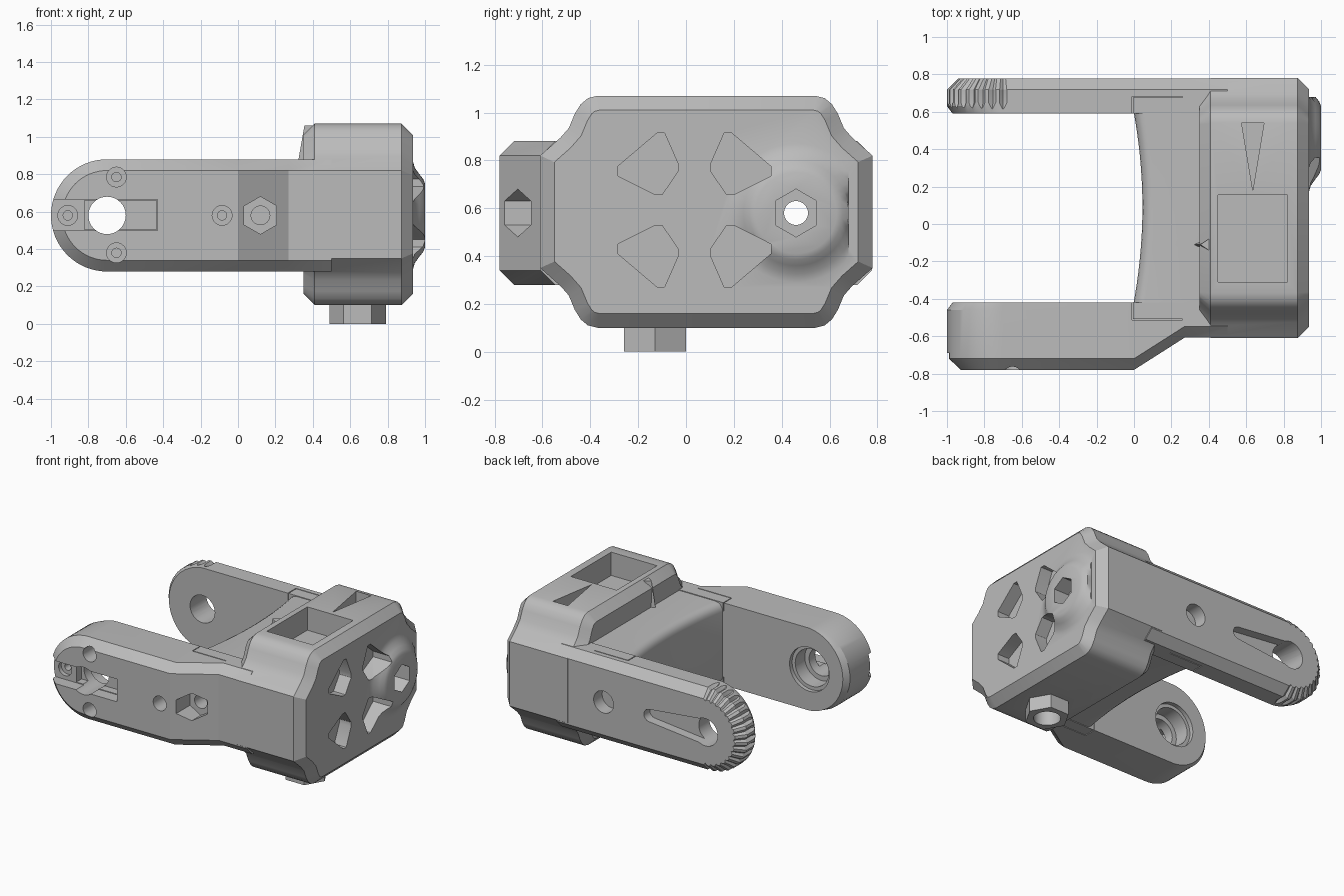
import bpy, bmesh
from math import sin, cos, pi, radians
from mathutils import Vector

cube = bpy.data.objects.get("Cube")
if cube:
    bpy.data.objects.remove(cube, do_unlink=True)

grey = bpy.data.materials.new("plain grey")
grey.use_nodes = True
grey.diffuse_color = (0.5, 0.5, 0.5, 1)
grey.node_tree.nodes["Principled BSDF"].inputs["Base Color"].default_value = (0.5, 0.5, 0.5, 1)

MID = 0.58   # height of the arm centre line


def loft(name, rings, caps=True, extra=()):
    """Skin a list of equal closed rings into a solid."""
    bm = bmesh.new()
    vs = [[bm.verts.new(p) for p in ring] for ring in rings]
    n = len(rings[0])
    for a, b in zip(vs, vs[1:]):
        for i in range(n):
            j = (i + 1) % n
            bm.faces.new((a[i], a[j], b[j], b[i]))
    for ring in (vs[0], vs[-1]):
        if caps:
            bm.faces.new(ring)
        else:  # strip of quads between the upper and lower half
            for i in range(n // 2):
                quad = [ring[i], ring[i + 1], ring[(n - i - 1) % n], ring[-i % n]]
                bm.faces.new(list(dict.fromkeys(quad)))
    bmesh.ops.recalc_face_normals(bm, faces=bm.faces)
    me = bpy.data.meshes.new(name)
    bm.to_mesh(me)
    bm.free()
    me.materials.append(grey)
    ob = bpy.data.objects.new(name, me)
    bpy.context.collection.objects.link(ob)
    return ob


def place(axis, d, p):
    a, b = p
    return {"x": (d, a, b), "y": (a, d, b), "z": (a, b, d)}[axis]


def prism(name, pts, axis, lo, hi):
    return loft(name, [[place(axis, d, p) for p in pts] for d in (lo, hi)])


def circle(a, b, r, n=32, start=0.0):
    return [(a + r * cos(start + 2 * pi * i / n), b + r * sin(start + 2 * pi * i / n))
            for i in range(n)]


def rect(a, b, c, d):
    return [(a, b), (c, b), (c, d), (a, d)]


def combine(target, tool, operation):
    mod = target.modifiers.new("merge", "BOOLEAN")
    mod.operation = operation
    mod.solver = "EXACT"
    mod.object = tool
    tool.hide_render = True
    bpy.context.view_layer.objects.active = target
    bpy.ops.object.modifier_apply(modifier=mod.name)
    bpy.data.objects.remove(tool, do_unlink=True)


def offset(pts, d):
    """Move a counter-clockwise outline inwards by d."""
    out = []
    for i, p in enumerate(pts):
        p = Vector(p)
        e1 = (p - Vector(pts[i - 1])).normalized()
        e2 = (Vector(pts[(i + 1) % len(pts)]) - p).normalized()
        n1, n2 = Vector((-e1.y, e1.x)), Vector((-e2.y, e2.x))
        out.append(tuple(p + (n1 + n2) * d / (1 + n1.dot(n2))))
    return out


# Main body: shouldered outline with chamfered ends
quarter = [(0.695, 0.235), (0.61, 0.31), (0.575, 0.35), (0.55, 0.41),
           (0.525, 0.45), (0.495, 0.475), (0.455, 0.485)]
quads = [(1, 1, 1), (-1, 1, -1), (-1, -1, 1), (1, -1, -1)]
outline = [(0.085 + sy * u, 0.585 + sz * w) for sy, sz, step in quads for u, w in quarter[::step]]
small = offset(outline, 0.06)
bracket = loft("bracket_body", [[(x, *p) for p in ring] for x, ring in
               ((0.35, small), (0.41, outline), (0.875, outline), (0.935, small))])


# Arms: rounded tip, chamfered outer edge, optional jog
def arm(name, outer, inner, jog):
    side = 1 if outer > inner else -1

    def ring(y, inset, tip_only, follows):
        top = []
        for k in range(17):
            a = pi / 2 * k / 16
            r = 0.3 - inset * (cos(a) if tip_only else 1)
            top.append((-0.7 - r * cos(a), r * sin(a)))
        h = top[-1][1]
        top += [(0, h), (0.27, h), (0.5, h)]
        shift = lambda x: jog * min(max(x / 0.27, 0), 1) if follows else 0
        pts = top + top[:0:-1]
        return [(x, y + shift(x), MID + (h if i < len(top) else -h)) for i, (x, h) in enumerate(pts)]

    rings = [ring(outer, 0.06, False, True), ring(outer - side * 0.06, 0, False, True),
             ring(inner + side * 0.04, 0, False, False), ring(inner, 0.03, True, False)]
    bm_rings = rings
    # the end at the body is a flat edge, so the strip count must be even
    for r in bm_rings:
        end = r[19]
        r.insert(20, (end[0], end[1], 2 * MID - end[2]))
    return strip_loft(name, bm_rings)


def strip_loft(name, rings):
    n = len(rings[0])
    half = [r[:20] for r in rings]
    # ring: tip, upper points, then mirrored lower points back to the tip
    rings = [up + [(x, y, 2 * MID - z) for x, y, z in up[:0:-1]] for up in half]
    bm_ob = loft_strips(name, rings)
    return bm_ob


def loft_strips(name, rings):
    bm = bmesh.new()
    vs = [[bm.verts.new(p) for p in ring] for ring in rings]
    n = len(rings[0])
    for a, b in zip(vs, vs[1:]):
        for i in range(n):
            j = (i + 1) % n
            bm.faces.new((a[i], a[j], b[j], b[i]))
    for ring in (vs[0], vs[-1]):
        for i in range(n // 2):
            quad = [ring[i], ring[i + 1], ring[n - i - 1], ring[-i % n]]
            bm.faces.new(list(dict.fromkeys(quad)))
    bmesh.ops.recalc_face_normals(bm, faces=bm.faces)
    me = bpy.data.meshes.new(name)
    bm.to_mesh(me)
    bm.free()
    me.materials.append(grey)
    ob = bpy.data.objects.new(name, me)
    bpy.context.collection.objects.link(ob)
    return ob


combine(bracket, arm("front_arm", -0.78, -0.42, 0.172), "UNION")
combine(bracket, arm("back_arm", 0.778, 0.59, 0), "UNION")

# Bridge between the arms: hollowed face with rounded edges
sections = []
for i in range(17):
    y = -0.46 + 1.1 * i / 16
    x0 = 0.045 - 0.045 * ((y - 0.09) / 0.5) ** 2
    upper = [(x0 + 0.06 * (1 - cos(a)), 0.235 + 0.06 * sin(a)) for a in (0, pi / 8, pi / 4, pi * 3 / 8, pi / 2)]
    upper.append((0.5, 0.295))
    sections.append([(x, y, MID + h) for x, h in upper] + [(x, y, MID - h) for x, h in upper[::-1]])
combine(bracket, loft("bridge", sections), "UNION")

# Dome around the side bolt, trimmed at the body edge
dome = [(0.85, 0.29), (0.935, 0.29), (0.945, 0.255), (0.97, 0.22), (0.99, 0.195), (1.0, 0.17)]
combine(bracket, loft("side_dome", [[(x, min(y, 0.68), z) for y, z in circle(0.46, MID, r, 48)]
                                    for x, r in dome]), "UNION")

# Hex boss below and small fin on the upper edge
combine(bracket, prism("hex_boss", circle(0.64, -0.13, 0.15, 6), "z", 0, 0.2), "UNION")
combine(bracket, loft("edge_fin", [[(tip, -0.11, z), (0.43, -0.16, z), (0.43, -0.06, z)]
                                   for tip, z in ((0.32, 0.86), (0.355, 1.06))]), "UNION")


def cut(pts, axis, lo, hi):
    combine(bracket, prism("cutter", pts, axis, lo, hi), "DIFFERENCE")


# Bolt holes with hex pockets and a counterbore
cut(circle(0.12, MID, 0.05), "y", -1, 1)
cut(circle(0.12, MID, 0.10, 6, pi / 2), "y", -1, -0.6)
cut(circle(0.12, MID, 0.08), "y", 0.68, 1)
cut(circle(0.46, MID, 0.05), "x", -0.2, 1.2)
cut(circle(0.46, MID, 0.10, 6, pi / 2), "x", 0.88, 1.2)
cut(circle(0.64, -0.13, 0.09), "z", -0.1, 0.12)

# Pivot holes with stepped seat in the front arm
cut(circle(-0.7, MID, 0.10), "y", -1, 1)
cut(circle(-0.7, MID, 0.16), "y", -0.45, -0.3)
cut(circle(-0.7, MID, 0.135), "y", -0.56, -0.3)

# Front channel, deeper slot and small blind holes
cut(rect(-1.1, 0.5, -0.43, 0.665), "y", -0.9, -0.69)
cut(rect(-0.82, 0.505, -0.435, 0.66), "y", -0.9, -0.63)
for x, z in ((-0.65, 0.785), (-0.65, 0.38), (-0.91, MID), (-0.085, MID)):
    cut(circle(x, z, 0.053, 24), "y", -0.9, -0.66)
    cut(circle(x, z, 0.025, 16), "y", -0.9, -0.58)

# Tapered keyhole slot in the back arm
fan = [radians(a) for a in range(-80, 81, 20)]
keyhole = [(-0.25 + 0.045 * cos(a), MID + 0.045 * sin(a)) for a in fan]
keyhole += [(-0.7 - 0.095 * cos(a), MID + 0.095 * sin(a)) for a in fan[::-1]]
cut(keyhole, "y", 0.71, 0.9)

# Grip notches round the back arm tip
for i in range(17):
    a = pi / 2 + pi * i / 16
    rings = []
    for y, reach, r in ((0.615, 0.3, 0.003), (0.65, 0.305, 0.026), (0.72, 0.305, 0.026), (0.81, 0.215, 0.018)):
        rings.append([(x, y, z) for x, z in
                      circle(-0.7 + reach * cos(a), MID + reach * sin(a), r, 4, a)])
    combine(bracket, loft("cutter", rings), "DIFFERENCE")

# Kite pockets on the side face
kite = [(-0.09, 0.915), (-0.12, 0.915), (-0.285, 0.775), (-0.285, 0.735),
        (-0.13, 0.657), (-0.1, 0.657), (-0.033, 0.755), (-0.033, 0.785)]
for flip_y in (False, True):
    for flip_z in (False, True):
        cut([(0.07 - y if flip_y else y, 1.185 - z if flip_z else z) for y, z in kite], "x", 0.84, 1.2)

# Top pocket, arrow mark and thin relief slits
cut(rect(0.45, -0.31, 0.82, 0.155), "z", 0.9, 1.2)
cut([(0.575, 0.54), (0.635, 0.18), (0.695, 0.54)], "z", 0.99, 1.2)
for lo, hi in ((0.82, 1.2), (0.1, 0.34)):
    for y, inner in ((0.68, 0.58), (-0.51, -0.41)):
        cut(rect(-0.012, y - 0.003, 0.26, y + 0.003), "z", lo, hi)
        cut(rect(-0.012, min(y, inner), -0.006, max(y, inner)), "z", lo, hi)

bracket.name = "clevis_bracket"
bpy.ops.object.select_all(action="DESELECT")
bracket.select_set(True)
bpy.context.view_layer.objects.active = bracket
bpy.ops.object.shade_smooth_by_angle(angle=radians(28))
